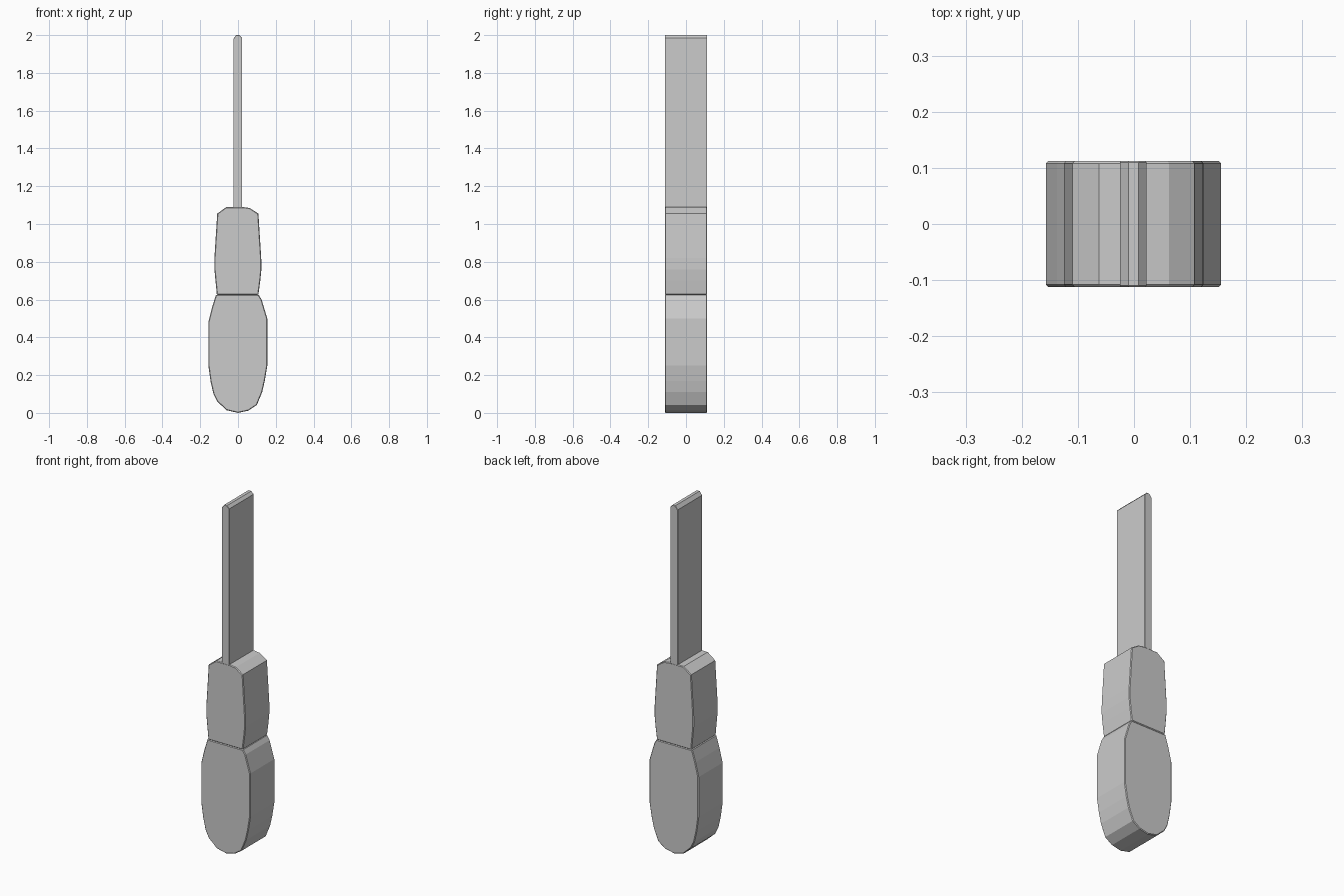
import bpy, bmesh
from math import radians

if "Cube" in bpy.data.objects:
    bpy.data.objects.remove(bpy.data.objects["Cube"])

HALF_DEPTH = 0.112


def slab(name, outline, bevel):
    """Extrude an x-z outline through the full depth and chamfer its rims."""
    bm = bmesh.new()
    face = bm.faces.new([bm.verts.new((x, -HALF_DEPTH, z)) for x, z in outline])
    ext = bmesh.ops.extrude_face_region(bm, geom=[face])
    verts = [v for v in ext["geom"] if isinstance(v, bmesh.types.BMVert)]
    bmesh.ops.translate(bm, verts=verts, vec=(0, 2 * HALF_DEPTH, 0))
    bmesh.ops.recalc_face_normals(bm, faces=bm.faces[:])
    mesh = bpy.data.meshes.new(name)
    bm.to_mesh(mesh)
    bm.free()
    obj = bpy.data.objects.new(name, mesh)
    bpy.context.collection.objects.link(obj)
    mod = obj.modifiers.new("rim_chamfer", "BEVEL")
    mod.width = bevel
    mod.segments = 1
    mod.limit_method = "ANGLE"
    mod.angle_limit = radians(75)
    return obj


# Bulbous grip with a rounded butt
slab("lower_grip", [
    (0.0, 0.0), (0.055, 0.012), (0.10, 0.042), (0.128, 0.11), (0.142, 0.17),
    (0.155, 0.25), (0.155, 0.50), (0.125, 0.60), (0.11, 0.625),
    (-0.117, 0.625), (-0.137, 0.56), (-0.157, 0.48), (-0.157, 0.25),
    (-0.145, 0.165), (-0.13, 0.10), (-0.11, 0.06), (-0.06, 0.014)], 0.004)

# Upper grip above the waist
slab("upper_grip", [
    (0.108, 0.625), (0.118, 0.70), (0.124, 0.76), (0.123, 0.82),
    (0.108, 1.055), (0.062, 1.085), (0.024, 1.09), (-0.062, 1.09),
    (-0.11, 1.055), (-0.125, 0.82), (-0.125, 0.76), (-0.112, 0.625)], 0.004)

# Flat blade with a chamfered tip
slab("blade", [
    (0.022, 1.085), (0.022, 1.985), (0.008, 2.0), (-0.010, 2.0),
    (-0.025, 1.98), (-0.025, 1.085)], 0.002)
